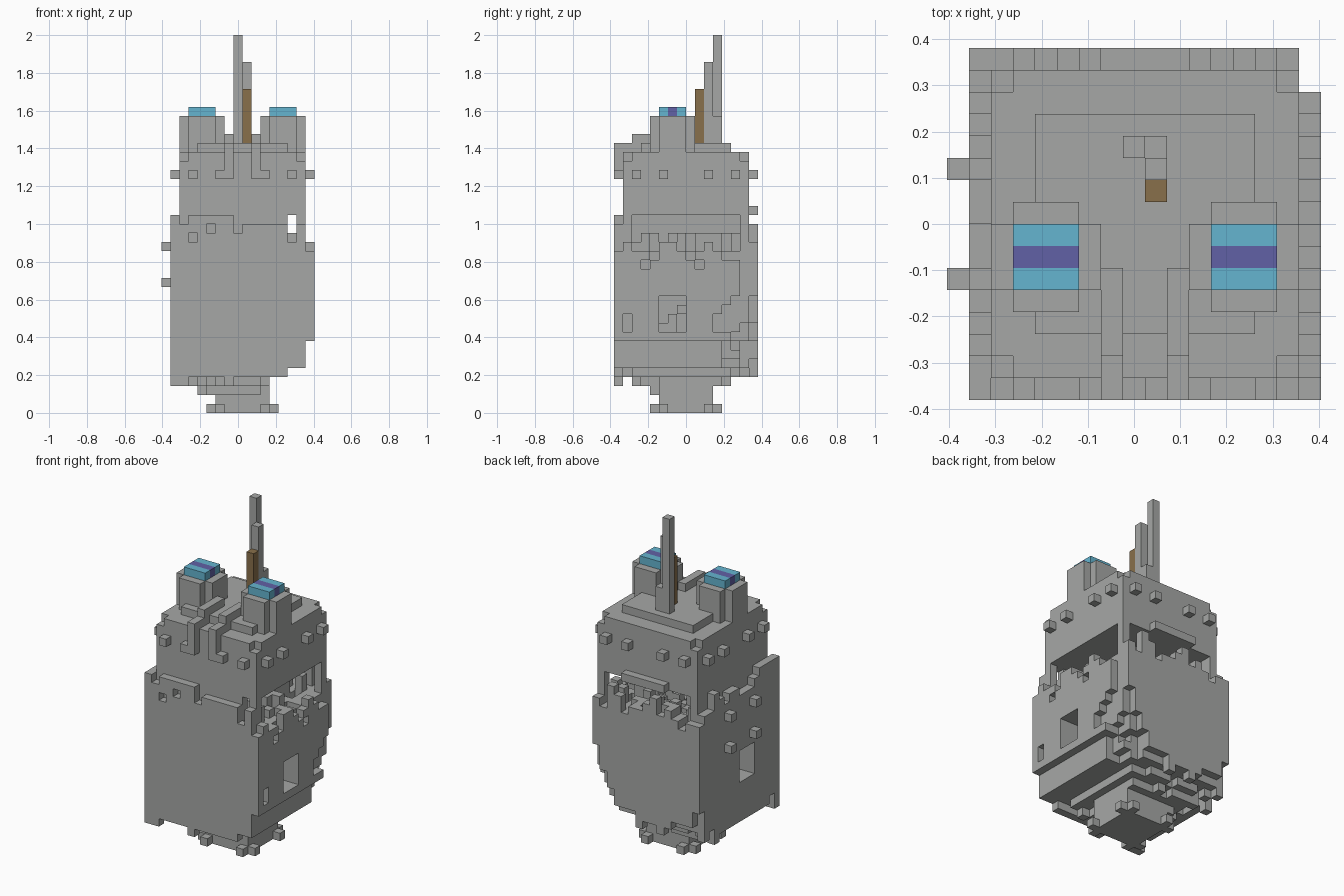
import bpy
import bmesh
import random
from mathutils import Vector

random.seed(7)
old = bpy.data.objects.get("Cube")
if old:
    bpy.data.objects.remove(old, do_unlink=True)

UNIT = 2 / 42                      # edge of one block
ORIGIN = Vector((8.5, 8, 0))       # block coordinates of the model centre


def material(name, rgb):
    mat = bpy.data.materials.new(name)
    mat.use_nodes = True
    mat.diffuse_color = (*rgb, 1)
    mat.node_tree.nodes["Principled BSDF"].inputs["Base Color"].default_value = (*rgb, 1)
    return mat


STONE = material("stone grey", (0.38, 0.39, 0.38))
BLUE = material("lamp blue", (0.13, 0.46, 0.63))
PURPLE = material("lamp purple", (0.12, 0.12, 0.38))
BROWN = material("wood brown", (0.25, 0.16, 0.07))


def box(x0, x1, y0, y1, z0, z1):
    """Set of blocks filling a range."""
    return {(x, y, z) for x in range(x0, x1) for y in range(y0, y1) for z in range(z0, z1)}


def mirror(cells):
    """Cells plus their copy on the other side of the tower axis."""
    return cells | {(17 - x, y, z) for x, y, z in cells}


def erode(cells):
    """Crumble the low back corner on the left side."""
    return {(x, y, z) for x, y, z in cells
            if (16 - x) + (15 - y) + (z - 5) * 0.6 > 4 + 2 * random.random()}


def build(name, cells, mat):
    """Mesh of the exposed faces of a set of blocks."""
    bm = bmesh.new()
    axes = [Vector(a) for a in ((1, 0, 0), (0, 1, 0), (0, 0, 1))]
    for cell in sorted(cells):
        middle = Vector(cell) + Vector((0.5, 0.5, 0.5))
        for k in range(3):
            for sign in (1, -1):
                n = axes[k] * sign
                if tuple(int(c) for c in Vector(cell) + n) in cells:
                    continue
                u, v = axes[(k + 1) % 3] / 2, axes[(k + 2) % 3] * sign / 2
                centre = middle + n / 2
                ring = (centre - u - v, centre + u - v, centre + u + v, centre - u + v)
                bm.faces.new([bm.verts.new((p - ORIGIN) * UNIT) for p in ring])
    bmesh.ops.remove_doubles(bm, verts=bm.verts, dist=UNIT / 10)
    mesh = bpy.data.meshes.new(name)
    bm.to_mesh(mesh)
    bm.free()
    mesh.materials.append(mat)
    obj = bpy.data.objects.new(name, mesh)
    bpy.context.collection.objects.link(obj)


pick = random.choice

# foot with bolts around it
foot = box(6, 12, 5, 11, 0, 5)
for x in (6, 11):
    foot |= {(x, 4, 0), (x, 11, 0)}
for y in (5, 10):
    foot |= {(5, y, 0), (12, y, 0)}
build("foot", foot, STONE)

# stepped, broken underside
under = box(3, 13, 2, 13, 4, 5) | box(4, 11, 3, 12, 3, 4) | box(5, 11, 4, 11, 2, 3)
for x in range(2, 14):
    for y in range(1, 14):
        reach = max(abs(x - 8.5), abs(y - 7.5))
        if random.random() < 0.45 and reach > 5 and x + y < 24:
            under.add((x, y, 4))
        if random.random() < 0.3 and reach < 6 and y < 13 and x < 12:
            under |= {(x, y, 3), (x, y, 4)}
under |= {(4, 6, 2), (4, 7, 2)}
build("broken_underside", under, STONE)

# body core with two windows and rubble on its open floor
core = box(2, 16, 1, 15, 5, 17)
for x in range(3, 16):
    for y in range(2, 15):
        core |= box(x, x + 1, y, y + 1, 17, pick((17, 18, 18, 18, 19, 20)))
core |= box(2, 14, 1, 2, 17, 22) | box(2, 3, 1, 14, 17, 22)
core -= box(13, 16, 5, 8, 9, 13) | box(2, 5, 5, 8, 9, 13)
core |= {(14, 5, 9), (14, 6, 9), (14, 6, 10), (13, 7, 11), (3, 6, 9)}
build("body_core", erode(core), STONE)

# ragged outer walls
front = set()
for x in range(1, 16):
    top = pick((21, 22, 22)) if x < 8 else pick((20, 21, 21))
    low = pick((3, 4, 4)) if x < 8 else pick((4, 4, 5))
    front |= box(x, x + 1, 0, 1, low if x < 14 else 5, top)
front |= box(16, 17, 0, 1, 8, 18)
front |= box(1, 3, 0, 1, 3, 4)
front -= {(3, 0, 19), (14, 0, 19), (5, 0, 20)}
build("front_wall", front, STONE)

corner_lows = {1: 8, 2: 6, 12: 6, 13: 8, 14: 10, 15: 13}
back = set()
for x in range(1, 16):
    low = corner_lows.get(x, pick((4, 5, 5, 6)))
    back |= box(x, x + 1, 15, 16, low, pick((18, 19, 19, 20, 21)))
build("back_wall", back, STONE)

right = set()
for y in range(1, 15):
    right |= box(1, 2, y, y + 1, pick((3, 4, 4, 5)), pick((20, 21, 22)))
right -= box(1, 2, 5, 8, 9, 13)
for y in (5, 10):
    right |= {(0, y, 14), (0, y, 18)}
build("right_wall", right, STONE)

left = set()
for y in range(1, 14):
    low = 8 if y < 11 else y - 1 + pick((0, 1))
    left |= box(16, 17, y, y + 1, low, pick((17, 17, 18, 19)))
left -= box(16, 17, 5, 8, 9, 13) | {(16, 1, 9), (16, 1, 10), (16, 3, 16), (16, 9, 16)}
left |= {(16, 12, 8), (16, 11, 8)}
build("left_wall", left, STONE)

# corner posts carrying the upper block
build("corner_posts", box(15, 16, 1, 2, 17, 22) | box(15, 16, 14, 15, 17, 22)
      | box(2, 3, 14, 15, 17, 22), STONE)

# upper block with notched top corners and a raised roof slab
upper = box(2, 16, 1, 15, 22, 29)
upper -= mirror({(2, 1, 28), (2, 14, 28)})
build("upper_block", upper, STONE)
build("roof_slab", box(4, 14, 3, 13, 29, 30), STONE)
build("back_ledge", box(6, 12, 15, 16, 22, 23), STONE)

# bolts around the upper block
bolts = {(3, 0, 26), (3, 15, 26), (6, 15, 26)}
bolts |= {(1, y, 26) for y in (2, 5, 10, 13)}
build("bolts", mirror(bolts), STONE)

# pipes running over the roof and down the front
pipe = box(7, 8, 0, 2, 29, 30) | box(7, 8, 2, 6, 29, 31)
pipe |= box(7, 8, 0, 1, 26, 30) | {(6, 0, 26)}
build("front_pipes", mirror(pipe), STONE)

# turrets with banded lamps
turret = box(2, 7, 5, 8, 29, 33) | box(3, 6, 4, 9, 29, 33)
build("turrets", mirror(turret), STONE)
band = box(3, 6, 6, 7, 33, 34)
build("lamps", mirror(box(3, 6, 5, 8, 33, 34) - band), BLUE)
build("lamp_bands", mirror(band), PURPLE)

# masts
build("tall_mast", box(8, 9, 11, 12, 30, 42), STONE)
build("short_mast", box(9, 10, 10, 11, 30, 39) | box(9, 10, 11, 12, 30, 33), STONE)
build("wooden_post", box(9, 10, 9, 10, 30, 36), BROWN)
